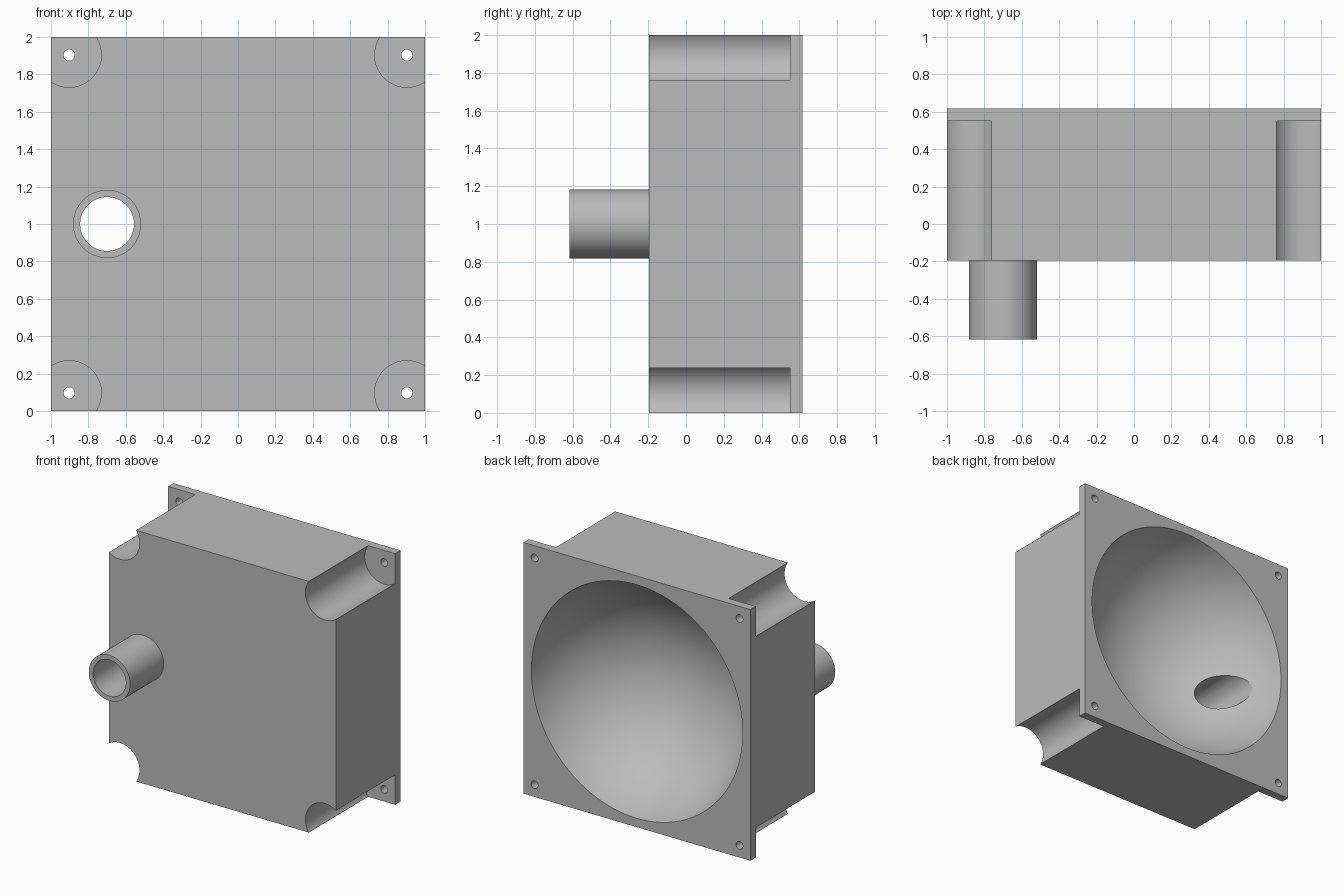
import bpy
import bmesh
import math
from mathutils import Matrix, Vector

if "Cube" in bpy.data.objects:
    bpy.data.objects.remove(bpy.data.objects["Cube"])

FRONT, BACK, FLANGE = -0.196, 0.617, 0.55   # box front, flange back, flange front
PIPE_END = -0.617
MID = 1.0                                   # height of the centre axis
CORNER = 0.903                              # screw offset from the centre axis
RIM, DEPTH = 0.93, 0.75                     # dish opening radius and depth

grey = bpy.data.materials.new("plain grey")
grey.use_nodes = True
colour = (0.5, 0.5, 0.5, 1)
grey.diffuse_color = colour
grey.node_tree.nodes["Principled BSDF"].inputs["Base Color"].default_value = colour


def make_object(name, bm):
    bmesh.ops.recalc_face_normals(bm, faces=bm.faces)
    mesh = bpy.data.meshes.new(name)
    bm.to_mesh(mesh)
    bm.free()
    mesh.materials.append(grey)
    obj = bpy.data.objects.new(name, mesh)
    bpy.context.collection.objects.link(obj)
    return obj


def rod(name, x, z, radius, y0, y1, sides=64):
    """Cylinder running along y."""
    bm = bmesh.new()
    place = Matrix.Translation((x, (y0 + y1) / 2, z)) @ Matrix.Rotation(math.pi / 2, 4, "X")
    bmesh.ops.create_cone(bm, cap_ends=True, segments=sides, radius1=radius,
                          radius2=radius, depth=y1 - y0, matrix=place)
    return make_object(name, bm)


def dish_cutter(steps=28, sides=112):
    """Spherical cap spun around the y axis, with a short collar past the back."""
    ball = (RIM ** 2 + DEPTH ** 2) / (2 * DEPTH)
    centre = BACK - DEPTH + ball
    sweep = math.acos((ball - DEPTH) / ball)
    bm = bmesh.new()
    points = [(ball * math.sin(sweep * i / steps), centre - ball * math.cos(sweep * i / steps))
              for i in range(steps + 1)]
    points += [(RIM, BACK + 0.1), (0, BACK + 0.1)]
    verts = [bm.verts.new((r, y, MID)) for r, y in points]
    edges = [bm.edges.new(pair) for pair in zip(verts, verts[1:])]
    bmesh.ops.spin(bm, geom=verts + edges, cent=(0, 0, MID), axis=(0, 1, 0),
                   angle=math.tau, steps=sides)
    bmesh.ops.remove_doubles(bm, verts=bm.verts, dist=0.0005)
    return make_object("dish_cutter", bm)


def combine(target, tool, operation):
    """Apply a boolean and discard the tool."""
    mod = target.modifiers.new("cut", "BOOLEAN")
    mod.operation, mod.solver, mod.object = operation, "EXACT", tool
    bpy.context.view_layer.objects.active = target
    bpy.ops.object.modifier_apply(modifier=mod.name)
    bpy.data.objects.remove(tool)


# Solid block: box and flange share one outline
bm = bmesh.new()
bmesh.ops.create_cube(bm, size=1)
bmesh.ops.scale(bm, vec=(2, BACK - FRONT, 2), verts=bm.verts)
bmesh.ops.translate(bm, vec=Vector((0, (FRONT + BACK) / 2, MID)), verts=bm.verts)
housing = make_object("housing", bm)

# Corner scallops leave the flange ears, each with a screw hole
for sx in (-1, 1):
    for sz in (-1, 1):
        x, z = sx * CORNER, MID + sz * CORNER
        combine(housing, rod("scallop", x, z, 0.172, FRONT - 0.1, FLANGE), "DIFFERENCE")
        combine(housing, rod("screw_hole", x, z, 0.03, FLANGE - 0.1, BACK + 0.1, 32), "DIFFERENCE")

# Dish hollow in the back, then the pipe and its bore
combine(housing, dish_cutter(), "DIFFERENCE")
combine(housing, rod("pipe", -0.7, MID, 0.182, PIPE_END, FRONT + 0.02), "UNION")
combine(housing, rod("bore", -0.7, MID, 0.144, PIPE_END - 0.1, 0.5), "DIFFERENCE")

# Smooth curves, crisp edges
bpy.ops.object.select_all(action="DESELECT")
housing.select_set(True)
bpy.context.view_layer.objects.active = housing
bpy.ops.object.shade_smooth_by_angle(angle=math.radians(25))
